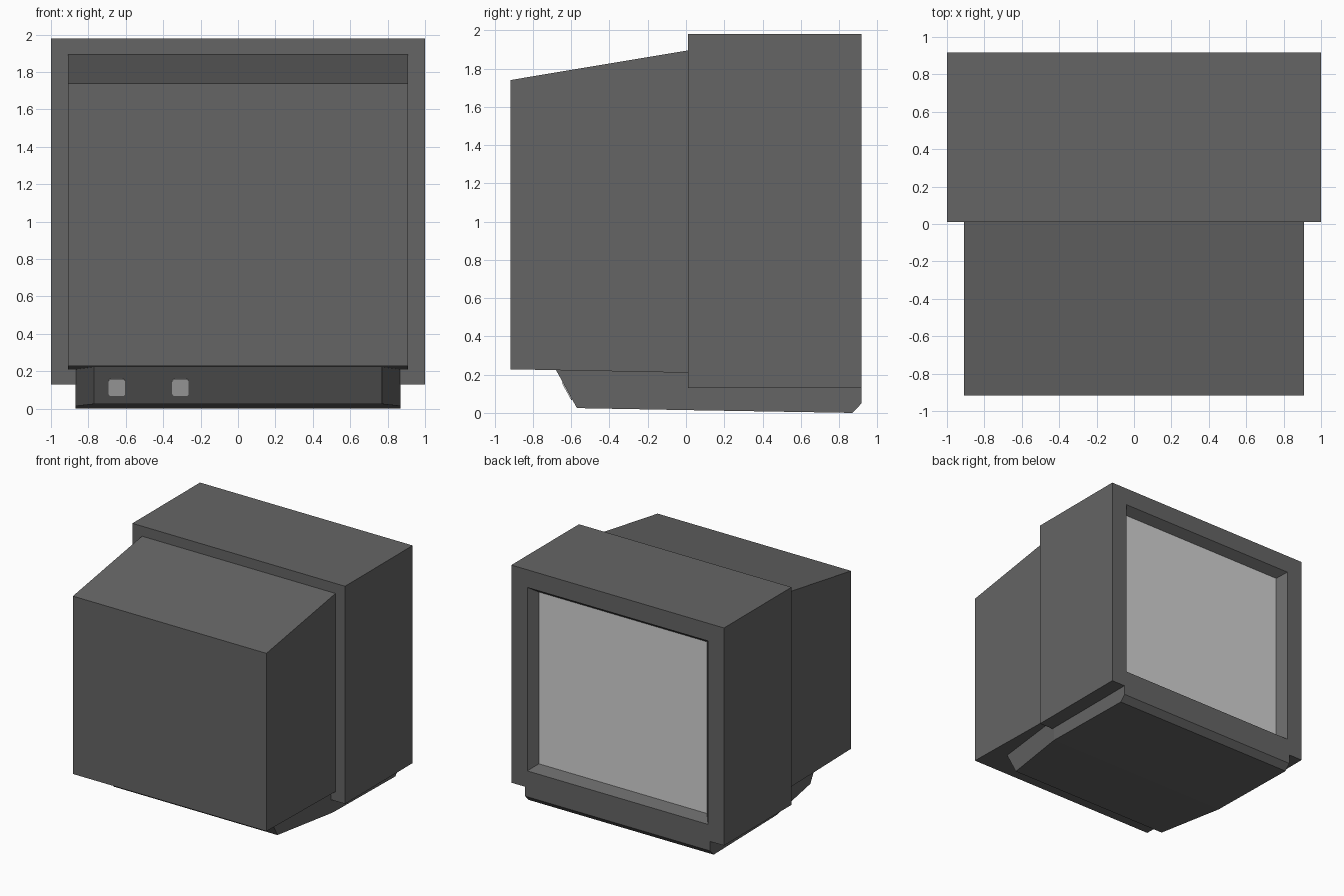
import bpy, bmesh, math
from mathutils import Matrix, Vector

if "Cube" in bpy.data.objects:
    bpy.data.objects.remove(bpy.data.objects["Cube"])


def material(name, v):
    m = bpy.data.materials.new(name)
    m.diffuse_color = (v, v, v, 1)
    m.use_nodes = True
    m.node_tree.nodes["Principled BSDF"].inputs["Base Color"].default_value = m.diffuse_color
    return m


CASE = material("dark grey plastic", 0.13)
GLASS = material("pale grey screen", 0.65)
PORT = material("light grey socket", 0.6)


def finish(name, bm, *mats):
    bmesh.ops.recalc_face_normals(bm, faces=bm.faces)
    me = bpy.data.meshes.new(name)
    bm.to_mesh(me)
    bm.free()
    for m in mats:
        me.materials.append(m)
    ob = bpy.data.objects.new(name, me)
    bpy.context.collection.objects.link(ob)
    return ob


def loft(rings):
    """Closed solid through equal-length rings of points."""
    bm = bmesh.new()
    vs = [[bm.verts.new(p) for p in r] for r in rings]
    n = len(rings[0])
    for a, b in zip(vs, vs[1:]):
        for i in range(n):
            bm.faces.new((a[i], a[(i + 1) % n], b[(i + 1) % n], b[i]))
    bm.faces.new(vs[0])
    bm.faces.new(vs[-1])
    return bm


def rect(w, y, z0, z1, y_top=None):
    yt = y if y_top is None else y_top
    return [(-w, y, z0), (w, y, z0), (w, yt, z1), (-w, yt, z1)]


# Screen shell: box, rim, then a tapered recess ending in the glass
finish_rings = [
    rect(1.0, 0.01, 0.13, 1.98),
    rect(1.0, 0.918, 0.13, 1.98),
    rect(0.85, 0.918, 0.27, 1.83),
    rect(0.79, 0.848, 0.32, 1.78),
]
shell = finish("screen_shell", loft(finish_rings), CASE, GLASS)
for p in shell.data.polygons:
    if abs(p.center.y - 0.848) < 0.001:
        p.material_index = 1

# Tapered tube housing
finish("tube_housing", loft([
    rect(0.91, -0.918, 0.228, 1.74),
    rect(0.91, 0.01, 0.21, 1.895),
]), CASE)

# Foot: narrows toward the socket end, chamfered below the screen
finish("foot", loft([
    rect(0.77, -0.57, 0.025, 0.225, -0.68),
    rect(0.87, 0.03, 0.014, 0.215),
    rect(0.87, 0.87, 0.0, 0.18),
    rect(0.87, 0.918, 0.05, 0.13),
]), CASE)

# Rounded sockets lying on the sloped end of the foot
slope = math.atan2(0.11, 0.20)
for i, x in enumerate((-0.648, -0.308)):
    bm = bmesh.new()
    bmesh.ops.create_cube(bm, size=1, matrix=Matrix.Diagonal((0.088, 0.012, 0.103, 1)))
    side = [e for e in bm.edges
            if abs((e.verts[0].co - e.verts[1].co).normalized().y) > 0.9]
    bmesh.ops.bevel(bm, geom=side, offset=0.014, segments=3, profile=0.5, affect='EDGES')
    bm.transform(Matrix.Translation(Vector((x, -0.6195, 0.115)))
                 @ Matrix.Rotation(slope, 4, 'X'))
    finish("socket_%d" % (i + 1), bm, PORT)
